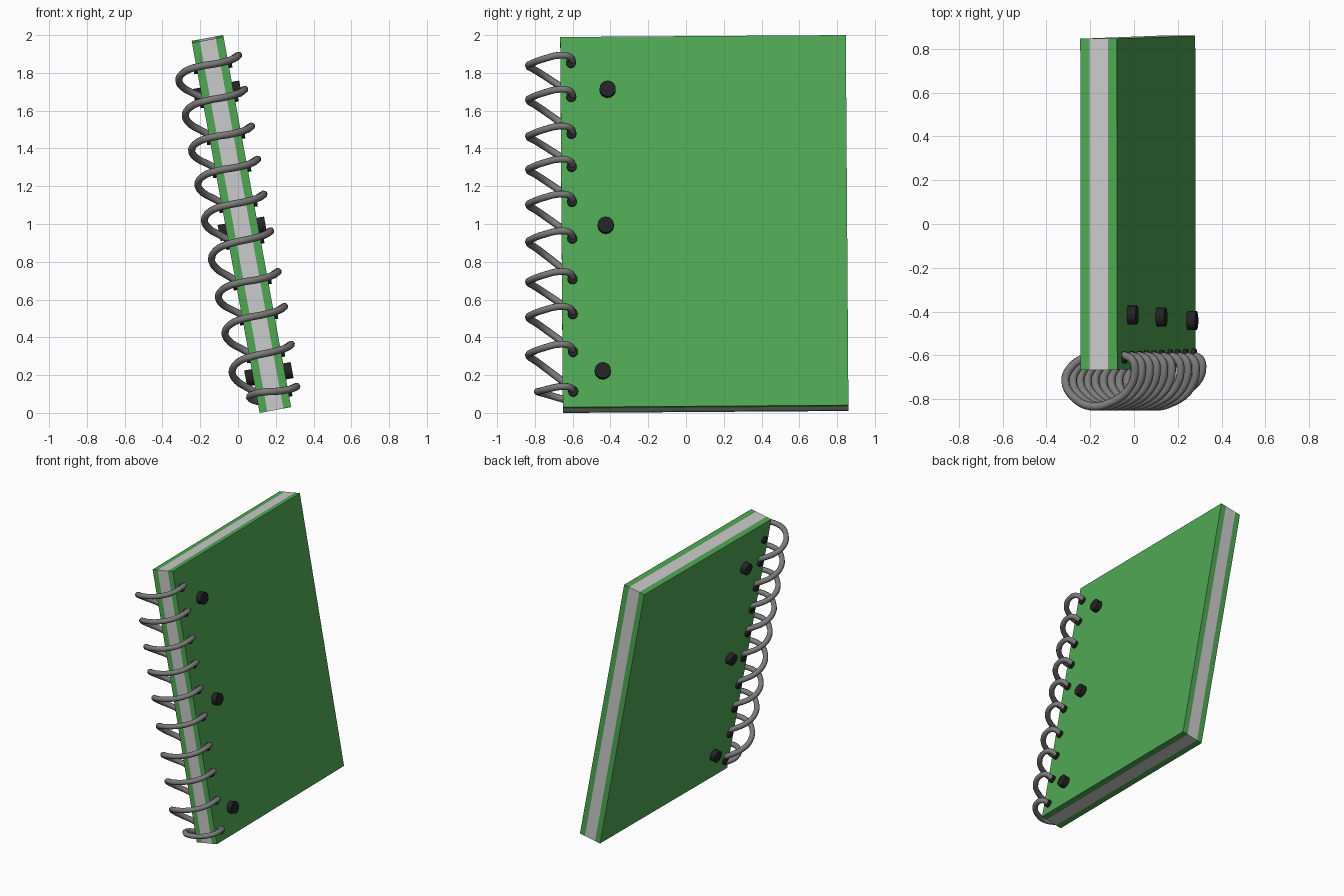
import bpy, bmesh, math
from mathutils import Matrix, Vector

if "Cube" in bpy.data.objects:
    bpy.data.objects.remove(bpy.data.objects["Cube"])

TILT = math.radians(10.35)
LEAN = Matrix.Rotation(-TILT, 4, 'Y') @ Matrix.Rotation(math.radians(0.4), 4, 'X')
FRAME = Matrix.Translation((0.018, 0.097, 1.0)) @ LEAN   # leaning book frame


def material(name, r, g, b):
    m = bpy.data.materials.new(name)
    m.diffuse_color = (r, g, b, 1)
    m.use_nodes = True
    m.node_tree.nodes["Principled BSDF"].inputs["Base Color"].default_value = m.diffuse_color
    return m


GREEN = material("cover_green", 0.08, 0.39, 0.09)
BLACK = material("black", 0.017, 0.017, 0.017)
STEEL = material("wire_grey", 0.2, 0.2, 0.2)


def add_mesh(name, bm, mat=None):
    me = bpy.data.meshes.new(name)
    bm.to_mesh(me)
    bm.free()
    ob = bpy.data.objects.new(name, me)
    bpy.context.collection.objects.link(ob)
    ob.matrix_world = FRAME
    if mat:
        me.materials.append(mat)
    return ob


def slab(name, x, thick, mat=None):
    bm = bmesh.new()
    bmesh.ops.create_cube(bm, size=1, matrix=Matrix.Translation((x, 0, 0))
                          @ Matrix.Diagonal((thick, 1.512, 1.992, 1)))
    return add_mesh(name, bm, mat)


def pin(name, y, z, radius, length, sides):
    bm = bmesh.new()
    bmesh.ops.create_cone(bm, cap_ends=True, segments=sides, radius1=radius,
                          radius2=radius, depth=length,
                          matrix=Matrix.Translation((0, y, z)) @ Matrix.Rotation(math.pi / 2, 4, 'Y'))
    return add_mesh(name, bm, BLACK)


# Pages between two covers
slab("pages", 0, 0.086)
slab("front_cover", 0.064, 0.042, GREEN)
slab("back_cover", -0.064, 0.042, GREEN)

# Three large binder pins
for i, (y, z) in enumerate([(-0.507, 0.71), (-0.522, -0.022), (-0.543, -0.805)]):
    pin(f"binder_pin_{i + 1}", y, z, 0.043, 0.25, 16)

# Small hole plugs along the spine; heights as seen on the right side
rows = [1.86, 1.68, 1.485, 1.31, 1.125, 0.93, 0.715, 0.53, 0.33, 0.12]
for i, z in enumerate(rows):
    pin(f"hole_plug_{i + 1}", -0.7, (z - 0.018 - 1) / math.cos(TILT), 0.027, 0.205, 12)

# Wire loop: x offset from book middle, y, extra z, share of drop to next hole
LOOP = [(0.087, -0.60, 0.0, 0.0), (0.132, -0.62, 0.027, 0.0), (0.145, -0.67, 0.033, 0.0),
        (0.117, -0.75, 0.015, 0.0), (0.035, -0.812, -0.008, 0.0), (-0.068, -0.832, 0.0, 0.14),
        (-0.15, -0.79, 0.0, 0.28), (-0.195, -0.72, 0.0, 0.53), (-0.178, -0.655, 0.0, 0.77),
        (-0.125, -0.612, 0.0, 0.95), (-0.075, -0.60, 0.0, 1.1)]


def wire(name, z0, z1, last):
    cu = bpy.data.curves.new(name, 'CURVE')
    cu.dimensions = '3D'
    cu.bevel_depth = 0.019
    cu.bevel_resolution = 2
    cu.resolution_u = 4
    cu.use_fill_caps = True
    sp = cu.splines.new('BEZIER')
    sp.bezier_points.add(len(LOOP) - 1)
    for bp, (dx, y, dz, f) in zip(sp.bezier_points, LOOP):
        z = z0 + dz * (0.6 if last else 1) + f * (z1 - z0)
        if last:
            y = -0.6 + (y + 0.6) * 0.8
            dx *= 0.65 if dx < 0 else 0.92
        bp.co = Vector((0.018 + (1.018 - z) * math.tan(TILT) + dx, y, z))
        bp.handle_left_type = bp.handle_right_type = 'AUTO'
    cu.materials.append(STEEL)
    bpy.context.collection.objects.link(bpy.data.objects.new(name, cu))


# Spiral binding, each loop runs from one hole to the next one down
for i, z in enumerate(rows):
    last = i == len(rows) - 1
    wire(f"binding_loop_{i + 1}", z, 0.055 if last else rows[i + 1], last)
